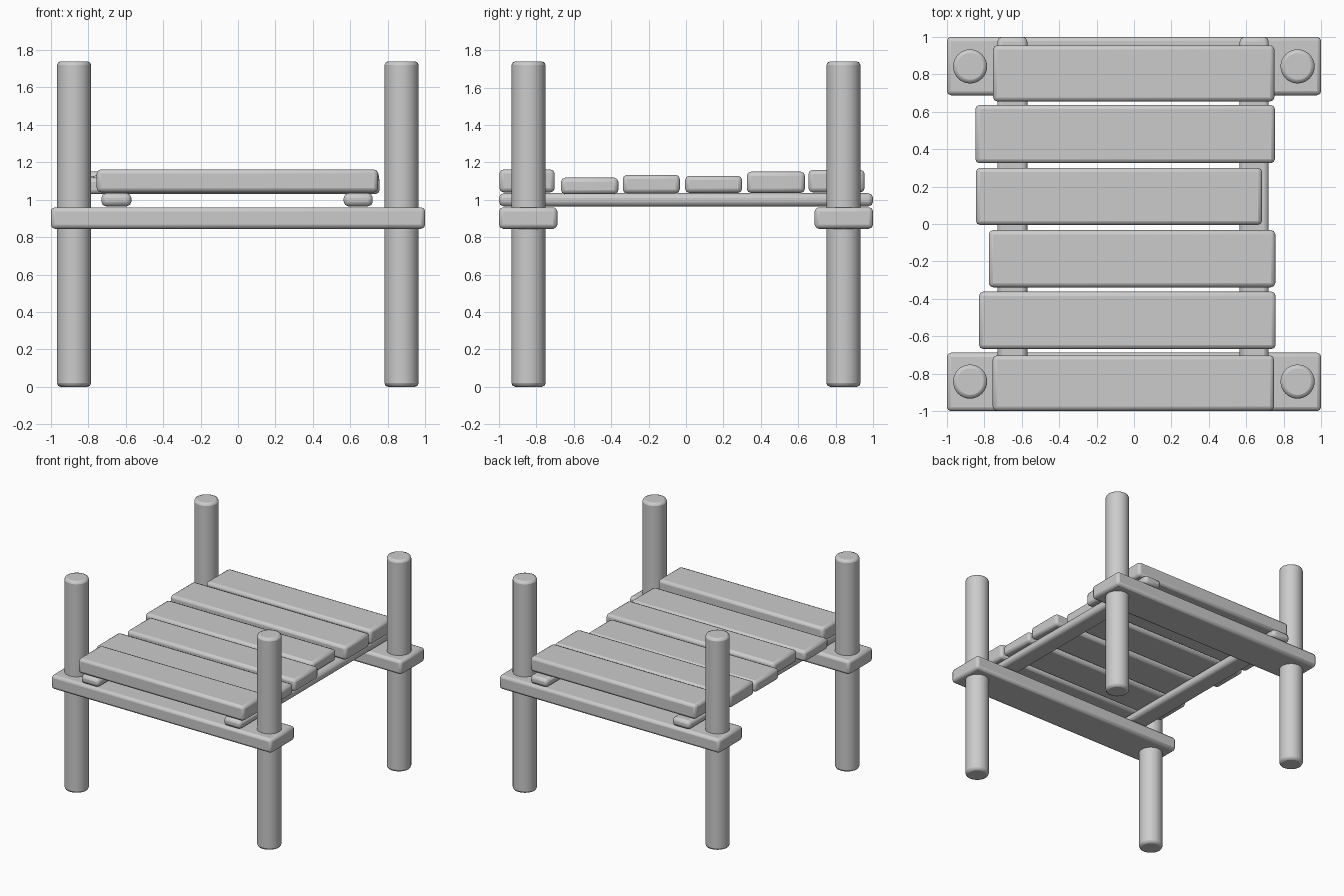
import bpy

if "Cube" in bpy.data.objects:
    bpy.data.objects.remove(bpy.data.objects["Cube"])


def finish(ob, name, width):
    """Name the part, soften its edges and shade it smooth."""
    ob.name = name
    m = ob.modifiers.new("Bevel", 'BEVEL')
    m.width = width
    m.segments = 2
    m.limit_method = 'ANGLE'
    bpy.ops.object.shade_smooth_by_angle(angle=0.6)


def board(name, x, y, z, width=0.022):
    """Bevelled box from (min, max) ranges."""
    bpy.ops.mesh.primitive_cube_add(
        size=1, location=[sum(r) / 2 for r in (x, y, z)])
    ob = bpy.context.object
    ob.scale = [r[1] - r[0] for r in (x, y, z)]
    bpy.ops.object.transform_apply(location=False, rotation=False, scale=True)
    finish(ob, name, width)


# Four round posts
for side, x in (("left", -0.876), ("right", 0.874)):
    for end, y in (("front", -0.842), ("back", 0.842)):
        bpy.ops.mesh.primitive_cylinder_add(
            vertices=32, radius=0.091, depth=1.74, location=(x, y, 0.87))
        finish(bpy.context.object, f"{end}_{side}_post", 0.02)

# Cross beams threaded by the posts
board("front_beam", (-1, 1), (-1, -0.688), (0.845, 0.96))
board("back_beam", (-1, 1), (0.688, 1), (0.845, 0.96))

# Long stringers under the deck
board("left_stringer", (-0.73, -0.57), (-1, 1), (0.965, 1.035), 0.025)
board("right_stringer", (0.565, 0.72), (-1, 1), (0.965, 1.035), 0.025)

# Uneven deck planks, front to back: x range, y range, z range
planks = [
    ((-0.755, 0.748), (-0.998, -0.702), (1.04, 1.162)),
    ((-0.828, 0.757), (-0.668, -0.362), (1.03, 1.118)),
    ((-0.776, 0.755), (-0.338, -0.033), (1.034, 1.133)),
    ((-0.845, 0.684), (-0.005, 0.300), (1.037, 1.128)),
    ((-0.848, 0.753), (0.325, 0.636), (1.037, 1.150)),
    ((-0.753, 0.750), (0.655, 0.955), (1.04, 1.160)),
]
for i, p in enumerate(planks, 1):
    board(f"deck_plank_{i}", *p)
